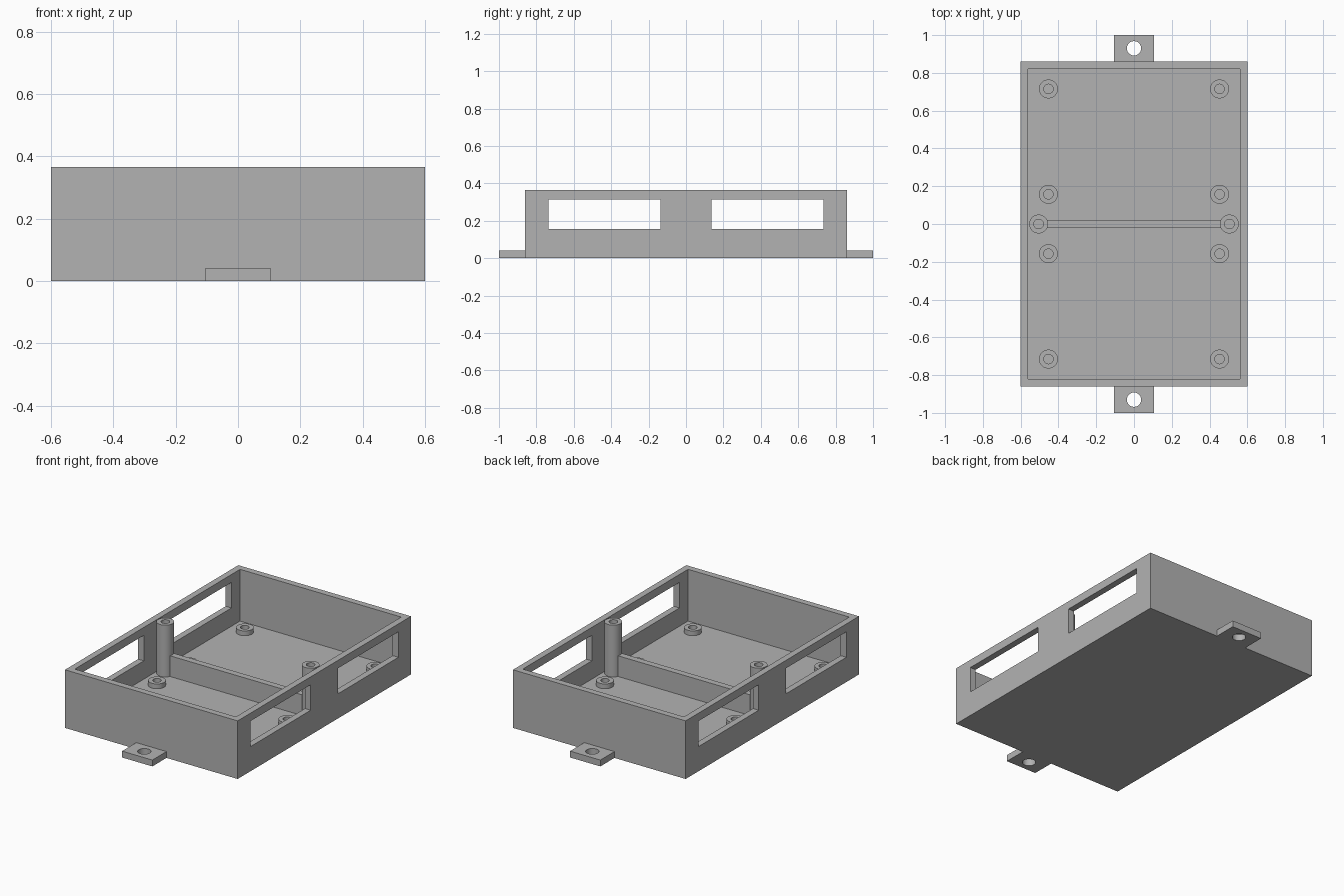
import bpy, bmesh, math
from mathutils import Matrix, Vector

cube = bpy.data.objects.get("Cube")
if cube:
    bpy.data.objects.remove(cube, do_unlink=True)

# Overall dimensions
HALF_X, HALF_Y, HEIGHT = 0.6, 0.86, 0.365
WALL = FLOOR = 0.04

grey = bpy.data.materials.new("plain_grey")
colour = (0.45, 0.45, 0.45, 1)
grey.use_nodes = True
grey.diffuse_color = colour
grey.node_tree.nodes["Principled BSDF"].inputs["Base Color"].default_value = colour


def finish(name, bm):
    bmesh.ops.recalc_face_normals(bm, faces=bm.faces)
    mesh = bpy.data.meshes.new(name)
    bm.to_mesh(mesh)
    bm.free()
    mesh.materials.append(grey)
    obj = bpy.data.objects.new(name, mesh)
    bpy.context.collection.objects.link(obj)
    return obj


def box(name, low, high):
    low, high = Vector(low), Vector(high)
    bm = bmesh.new()
    bmesh.ops.create_cube(bm, size=1, matrix=Matrix.Translation((low + high) / 2)
                          @ Matrix.Diagonal((*(high - low), 1)))
    return finish(name, bm)


def cylinder(name, x, y, radius, low, high):
    bm = bmesh.new()
    bmesh.ops.create_cone(bm, cap_ends=True, segments=48, radius1=radius, radius2=radius,
                          depth=high - low, matrix=Matrix.Translation((x, y, (low + high) / 2)))
    return finish(name, bm)


def smooth(obj):
    bpy.ops.object.select_all(action='DESELECT')
    obj.select_set(True)
    bpy.context.view_layer.objects.active = obj
    bpy.ops.object.shade_smooth_by_angle(angle=math.radians(30))


def tube(name, x, y, top, outer=0.05, inner=0.025):
    # Ring-shaped profile turned around the vertical axis
    bm = bmesh.new()
    profile = [(inner, FLOOR), (inner, top), (outer, top), (outer, FLOOR)]
    verts = [bm.verts.new((x + r, y, z)) for r, z in profile]
    edges = [bm.edges.new(pair) for pair in zip(verts, verts[1:])]
    bmesh.ops.spin(bm, geom=verts + edges, cent=(x, y, 0), axis=(0, 0, 1),
                   angle=math.tau, steps=48)
    bmesh.ops.remove_doubles(bm, verts=bm.verts, dist=0.0001)
    smooth(finish(name, bm))


def cut(obj, cutters):
    for cutter in cutters:
        mod = obj.modifiers.new("cut", 'BOOLEAN')
        mod.operation, mod.solver, mod.object = 'DIFFERENCE', 'EXACT', cutter
    bpy.context.view_layer.update()
    result = bpy.data.meshes.new_from_object(
        obj.evaluated_get(bpy.context.evaluated_depsgraph_get()))
    obj.modifiers.clear()
    obj.data = result
    for cutter in cutters:
        bpy.data.objects.remove(cutter, do_unlink=True)


# Open tray with two windows through each long wall
tray = box("tray", (-HALF_X, -HALF_Y, 0), (HALF_X, HALF_Y, HEIGHT))
cutters = [box("cavity_cutter", (WALL - HALF_X, WALL - HALF_Y, FLOOR),
               (HALF_X - WALL, HALF_Y - WALL, 1))]
for y in (-0.435, 0.435):
    cutters.append(box("window_cutter", (-1, y - 0.3, 0.155), (1, y + 0.3, 0.315)))
cut(tray, cutters)

# Mounting tabs with screw holes
for side, name in ((-1, "front_tab"), (1, "back_tab")):
    ends = sorted((side * HALF_Y, side))
    tab = box(name, (-0.105, ends[0], 0), (0.105, ends[1], FLOOR))
    cut(tab, [cylinder("hole_cutter", 0, side * 0.93, 0.038, -0.1, 0.1)])
    smooth(tab)

# Low divider between two tall screw posts
box("divider", (-0.47, -0.02, FLOOR), (0.47, 0.02, 0.17))
for side, label in ((-1, "right"), (1, "left")):
    tube(label + "_post", side * 0.505, 0, HEIGHT)
    # Short board standoffs, four in each half of the tray
    for end, place in ((-1, "front"), (1, "back")):
        for y, row in ((0.157, "inner"), (0.715, "outer")):
            tube(f"{place}_{label}_{row}_standoff", side * 0.453, end * y, 0.07)
